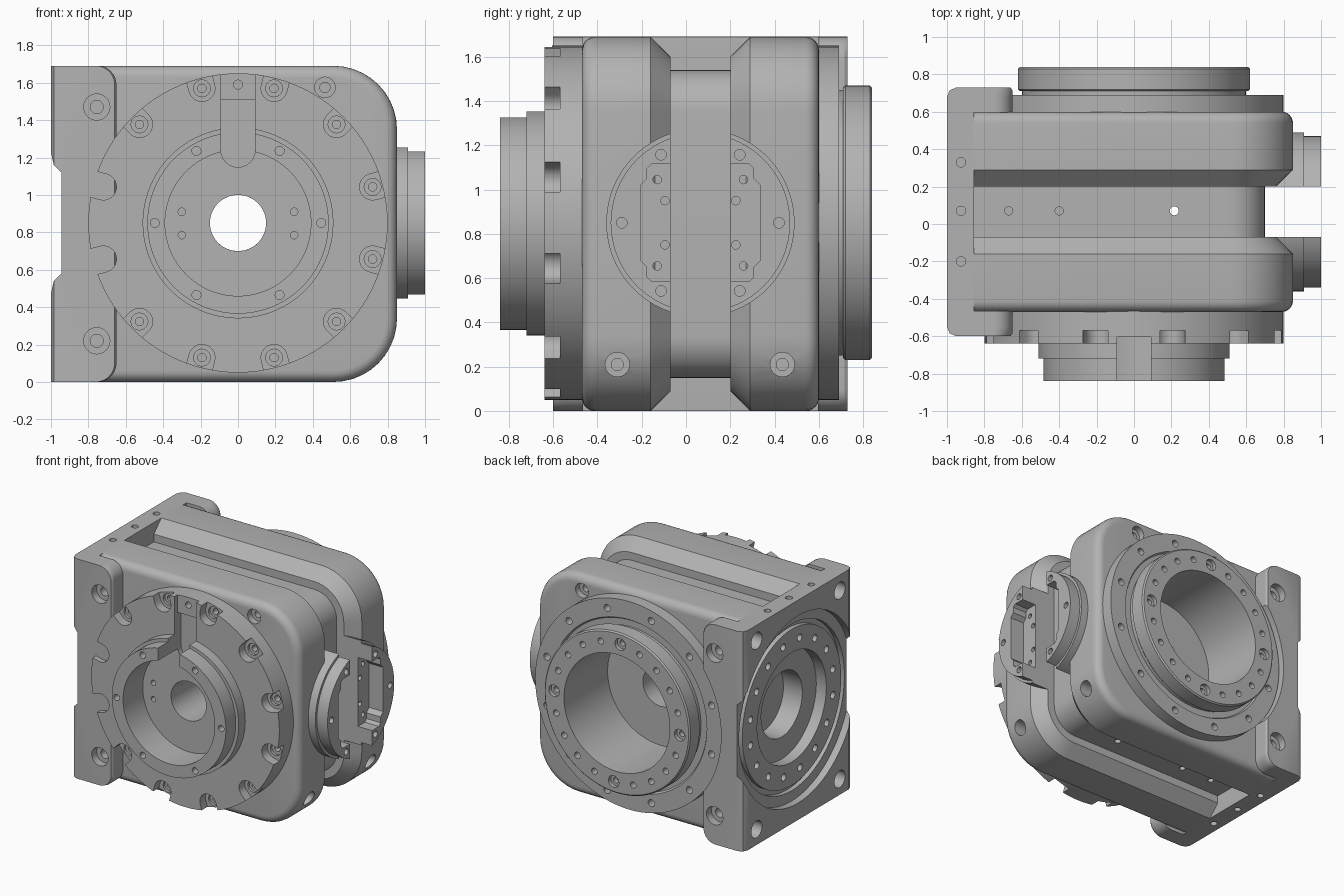
import bpy, bmesh
from math import sin, cos, pi, radians
from mathutils import Vector

cube = bpy.data.objects.get("Cube")
if cube:
    bpy.data.objects.remove(cube)

H = 1.69          # overall height
CZ = 0.85         # height of the main axes
CY = 0.065        # middle of the housing in depth

metal = bpy.data.materials.new("machined grey")
metal.use_nodes = True
GREY = (0.45, 0.45, 0.45, 1)
metal.diffuse_color = GREY
metal.node_tree.nodes["Principled BSDF"].inputs["Base Color"].default_value = GREY


def place(axis, a, u, v):
    """Point at distance a along the axis, u and v across it."""
    return Vector({"x": (a, u, v), "y": (u, a, v), "z": (u, v, a)}[axis])


def loft(bm, rings, closed=False):
    """Skin matching rings of points; cap the ends unless closed."""
    loops = [[bm.verts.new(p) for p in ring] for ring in rings]
    pairs = list(zip(loops, loops[1:])) + ([(loops[-1], loops[0])] if closed else [])
    for lo, hi in pairs:
        for i in range(len(lo)):
            j = (i + 1) % len(lo)
            bm.faces.new((lo[i], lo[j], hi[j], hi[i]))
    if not closed:
        bm.faces.new(loops[0])
        bm.faces.new(loops[-1])


def lathe(bm, axis, u, v, profile, closed=False, n=96):
    """Turn (position, radius) pairs around an axis through u, v."""
    turn = [2 * pi * i / n for i in range(n)]
    loft(bm, [[place(axis, a, u + r * cos(t), v + r * sin(t)) for t in turn]
              for a, r in profile], closed)


def hole(bm, axis, u, v, a, b, r, n=20):
    lathe(bm, axis, u, v, [(a, r), (b, r)], n=n)


def counterbore(bm, axis, u, v, top, step, end, r):
    lathe(bm, axis, u, v, [(top, r), (step, r), (step, r / 2), (end, r / 2)], n=24)


def prism(bm, axis, points, a, b):
    loft(bm, [[place(axis, d, u, v) for u, v in points] for d in (a, b)])


def notch(bm, angle, r0, r1, w, a, b):
    """Radial slot with a round inner end, around the y axis."""
    arc = [radians(90 + 15 * i) for i in range(13)]
    local = [(r1, w)] + [(r0 + w * cos(t), w * sin(t)) for t in arc] + [(r1, -w)]
    c, s = cos(angle), sin(angle)
    prism(bm, "y", [(p * c - q * s, CZ + p * s + q * c) for p, q in local], a, b)


def around(count, r, start=0.0):
    for i in range(count):
        t = radians(start) + 2 * pi * i / count
        yield t, r * cos(t), r * sin(t)


def d_ring(y, left, right, inset, radius, seg=10):
    """Upright section with square left and rounded right corners."""
    pts = [(left, inset)]
    for cz, start in ((inset + radius, -90), (H - inset - radius, 0)):
        for i in range(seg + 1):
            t = radians(start + 90 * i / seg)
            pts.append((right - radius + radius * cos(t), cz + radius * sin(t)))
    pts.append((left, H - inset))
    return [Vector((x, y, z)) for x, z in pts]


def make(name, bm):
    bmesh.ops.recalc_face_normals(bm, faces=bm.faces)
    me = bpy.data.meshes.new(name)
    bm.to_mesh(me)
    bm.free()
    ob = bpy.data.objects.new(name, me)
    bpy.context.scene.collection.objects.link(ob)
    return ob


def part(name, bm, *cuts):
    """Build a part, subtract each batch of cutters, then shade it."""
    ob = make(name, bm)
    ob.data.materials.append(metal)
    helpers = []
    for i, cut in enumerate(cuts):
        helper = make(f"{name}_cutter_{i}", cut)
        helper.hide_render = True
        helper.data.materials.append(metal)
        mod = ob.modifiers.new("cut", "BOOLEAN")
        mod.operation, mod.solver, mod.object = "DIFFERENCE", "EXACT", helper
        helpers.append(helper)
    dg = bpy.context.evaluated_depsgraph_get()
    mesh = bpy.data.meshes.new_from_object(ob.evaluated_get(dg))
    ob.modifiers.clear()
    ob.data = mesh
    for helper in helpers:
        bpy.data.objects.remove(helper)
    bpy.ops.object.select_all(action="DESELECT")
    ob.select_set(True)
    bpy.context.view_layer.objects.active = ob
    bpy.ops.object.shade_smooth_by_angle(angle=radians(30))
    return ob


# Housing: two rounded cheeks with a chamfered groove between them
body = bmesh.new()
fillet = [(0.06 * (1 - sin(t)), 0.06 * (1 - cos(t))) for t in [radians(15 * i) for i in range(7)]]
section = [(-0.47 + dy, ins) for ins, dy in fillet]
section += [(-0.16, 0), (-0.07, 0.09), (-0.07, 0.15), (0.2, 0.15), (0.2, 0.09), (0.29, 0)]
section += [(0.6 - dy, ins) for ins, dy in reversed(fillet)]
loft(body, [d_ring(y, -0.86, 0.85 - i, i, 0.34 - i) for y, i in section])
bores, axle, side_bore = bmesh.new(), bmesh.new(), bmesh.new()
hole(bores, "y", 0, CZ, 0.31, 0.7, 0.45, 96)
for y in (-0.31, 0.435):
    counterbore(bores, "x", y, 0.21, 1, 0.72, 0.6, 0.055)
counterbore(bores, "y", 0.465, 1.575, -0.5, -0.42, -0.35, 0.055)
counterbore(bores, "y", 0.465, 1.575, 0.65, 0.55, 0.48, 0.055)
for x in (-0.67, -0.4):
    hole(bores, "z", x, 0.07, 1.45, 1.6, 0.022)
    hole(bores, "z", x, 0.07, 0.1, 0.25, 0.022)
hole(bores, "z", 0.215, 0.07, 0.05, 1.65, 0.024)
hole(axle, "y", 0, CZ, -0.6, 0.4, 0.15, 64)
hole(side_bore, "x", CY, CZ, -0.95, -0.7, 0.25, 64)
part("housing", body, bores, axle, side_bore)

# Mounting flange: end plate with an ear on each face
flange = bmesh.new()
rings = [(-0.6, -0.95, -0.66, 0.1), (-0.585, -0.985, -0.65, 0.1), (-0.55, -1, -0.65, 0.1),
         (-0.465, -1, -0.65, 0.1), (-0.465, -1, -0.855, 0.002)]
rings += [(2 * CY - y, left, right, r) for y, left, right, r in reversed(rings)]
loft(flange, [d_ring(y, left, right, 0, r) for y, left, right, r in rings])
recess, details, clearance = bmesh.new(), bmesh.new(), bmesh.new()
hole(recess, "x", CY, CZ, -1.1, -0.945, 0.72, 96)
hole(clearance, "y", 0, CZ, 0.594, 0.9, 0.81, 96)
hole(details, "x", CY, CZ, -1, -0.8, 0.42, 96)
lathe(details, "x", CY, CZ, [(-0.96, 0.6), (-0.96, 0.64), (-0.91, 0.64), (-0.91, 0.6)], True)
for _, u, v in around(16, 0.51, 11):
    hole(details, "x", CY + u, CZ + v, -0.97, -0.89, 0.027)
for z in (0.12, 1.57):
    for y in (-0.44, 0.57):
        hole(details, "x", y, z, -1.1, -0.88, 0.065, 24)
for z in (0.22, 1.47):
    counterbore(details, "y", -0.755, z, -0.7, -0.54, -0.48, 0.07)
    counterbore(details, "y", -0.755, z, 0.83, 0.67, 0.61, 0.07)
for y in (-0.2, 0.07, 0.33):
    hole(details, "z", -0.925, y, 1.62, 1.8, 0.025)
    hole(details, "z", -0.925, y, -0.1, 0.07, 0.025)
part("mounting_flange", flange, recess, clearance, details)

# Front disc with stepped hub, edge notches and a cable slot
front = bmesh.new()
lathe(front, "y", 0, CZ, [(-0.465, 0.8), (-0.64, 0.8), (-0.64, 0.51), (-0.72, 0.51),
                          (-0.72, 0.485), (-0.84, 0.485), (-0.84, 0.39), (-0.6, 0.39),
                          (-0.6, 0.15), (-0.465, 0.15)], True)
notches, slot, deep_slot, screws = (bmesh.new() for _ in range(4))
for t, u, v in around(12, 0.745, 15):
    notch(notches, t, 0.745, 0.9, 0.07, -0.7, -0.57)
    counterbore(screws, "y", u, CZ + v, -0.6, -0.55, -0.5, 0.045)
notch(slot, pi / 2, 0.39, 0.9, 0.092, -0.9, -0.605)
notch(deep_slot, pi / 2, 0.39, 0.66, 0.092, -0.9, -0.56)
for _, u, v in around(6, 0.445):
    hole(screws, "y", u, CZ + v, -0.9, -0.78, 0.024)
for x in (-0.3, 0.3):
    for z in (0.785, 0.91):
        hole(screws, "y", x, z, -0.65, -0.55, 0.02)
hole(screws, "y", 0, 1.59, -0.65, -0.55, 0.024)
part("front_disc", front, notches, slot, deep_slot, screws)

# Rear disc with a projecting output ring
rear = bmesh.new()
lathe(rear, "y", 0, CZ, [(0.595, 0.8), (0.69, 0.8), (0.69, 0.66), (0.675, 0.65), (0.675, 0.6),
                         (0.71, 0.6), (0.71, 0.61), (0.72, 0.62), (0.83, 0.62), (0.84, 0.61),
                         (0.84, 0.45), (0.595, 0.45)], True)
rear_holes = bmesh.new()
for _, u, v in around(12, 0.725, 15):
    hole(rear_holes, "y", u, CZ + v, 0.63, 0.75, 0.027)
for i, (_, u, v) in enumerate(around(20, 0.535, 3)):
    if i % 5:
        hole(rear_holes, "y", u, CZ + v, 0.78, 0.9, 0.024)
    else:
        counterbore(rear_holes, "y", u, CZ + v, 0.9, 0.81, 0.77, 0.045)
part("rear_output_ring", rear, rear_holes)

# Side boss, split by the groove, with a shallow pocket
boss = bmesh.new()
lathe(boss, "x", CY, CZ, [(0.72, 0.425), (0.91, 0.425), (0.91, 0.405), (1, 0.405)])
gap, pocket, boss_holes = bmesh.new(), bmesh.new(), bmesh.new()
prism(gap, "x", [(-0.07, 0.2), (0.2, 0.2), (0.2, 1.5), (-0.07, 1.5)], 0.6, 1.1)
outline = [(0.27, 0.17), (0.24, 0.2), (0.24, 0.245), (0.22, 0.265)]
outline += [(-u, v) for u, v in reversed(outline)]
outline += [(-u, -v) for u, v in outline]
prism(pocket, "x", [(CY + u, CZ + v) for u, v in outline], 0.88, 1.1)
for _, u, v in around(6, 0.355):
    hole(boss_holes, "x", CY + u, CZ + v, 1.1, 0.94, 0.024)
for u, v in ((0.195, 0.195), (0.16, 0.1)):
    for su in (-1, 1):
        for sv in (-1, 1):
            hole(boss_holes, "x", CY + su * u, CZ + sv * v, 0.95, 0.83, 0.019)
part("side_boss", boss, gap, pocket, boss_holes)
